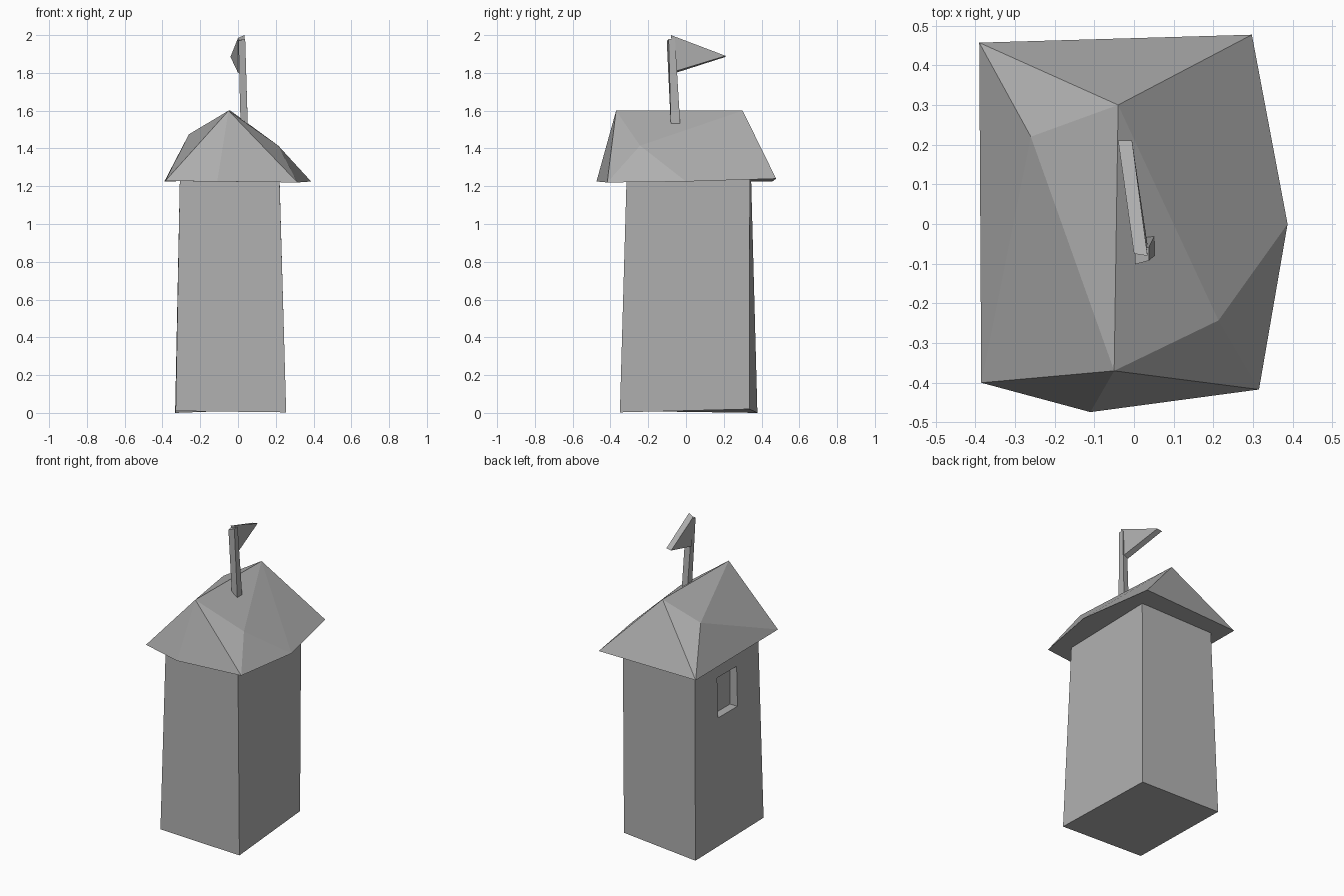
import bpy, bmesh

if "Cube" in bpy.data.objects:
    bpy.data.objects.remove(bpy.data.objects["Cube"])

grey = bpy.data.materials.new("mid_grey")
grey.diffuse_color = (.43, .43, .43, 1)
grey.use_nodes = True
grey.node_tree.nodes["Principled BSDF"].inputs["Base Color"].default_value = grey.diffuse_color

def make(name, verts, faces):
    me = bpy.data.meshes.new(name)
    me.from_pydata(verts, [], faces)
    bm = bmesh.new()
    bm.from_mesh(me)
    bmesh.ops.recalc_face_normals(bm, faces=bm.faces)
    bm.to_mesh(me)
    bm.free()
    me.materials.append(grey)
    ob = bpy.data.objects.new(name, me)
    bpy.context.collection.objects.link(ob)
    return ob

def loft(name, lower, upper):
    """Closed solid between two matching outlines."""
    n = len(lower)
    sides = [(i, (i + 1) % n, n + (i + 1) % n, n + i) for i in range(n)]
    caps = [tuple(range(n)), tuple(range(n, 2 * n))]
    return make(name, lower + upper, sides + caps)

# Crooked tapered tower
tower = loft("tower",
    [(-.33, -.33, .01), (.255, -.35, .003), (.214, .335, .02), (-.333, .378, 0)],
    [(-.308, -.305, 1.23), (.22, -.315, 1.23), (.22, .338, 1.24), (-.305, .345, 1.23)])

# Recessed window in the left wall
def rect(x):
    return [(x, -.08, .83), (x, .12, .83), (x, .12, 1.09), (x, -.08, 1.09)]
cutter = loft("window_cutter", rect(-.45), rect(-.262))
cutter.hide_render = True
mod = tower.modifiers.new("window", 'BOOLEAN')
mod.operation = 'DIFFERENCE'
mod.solver = 'EXACT'
mod.object = cutter
bpy.context.view_layer.objects.active = tower
bpy.ops.object.modifier_apply(modifier=mod.name)
bpy.data.objects.remove(cutter)

# Uneven hip roof: six eave points, ridge ends, one bulge per slope
eaves = [(-.39, .457, 1.225), (.297, .477, 1.24), (.387, 0, 1.225),
         (.315, -.417, 1.22), (-.11, -.474, 1.225), (-.385, -.40, 1.228)]
ridge = [(-.04, .30, 1.6), (-.05, -.37, 1.6)]
bulges = [(-.26, .22, 1.475), (.213, -.243, 1.415)]
A, B, C, D, E, F, R1, R2, M1, M2 = range(10)
make("roof", eaves + ridge + bulges, [
    (A, B, R1), (R1, B, C), (R1, C, M2), (R1, M2, R2), (M2, C, D), (M2, D, R2),
    (R2, D, E), (R2, E, F), (R2, F, M1), (M1, F, A), (M1, A, R1), (M1, R1, R2),
    (A, B, C, D, E, F)])

# Leaning flag pole
loft("flag_pole",
    [(.014, -.08, 1.51), (.052, -.08, 1.51), (.052, -.03, 1.515), (.014, -.033, 1.515)],
    [(.002, -.102, 1.97), (.038, -.092, 1.98), (.038, -.058, 1.98), (.002, -.066, 1.975)])

# Triangular pennant
loft("flag",
    [(0, -.075, 1.985), (-.04, .21, 1.885), (0, -.055, 1.80)],
    [(.034, -.08, 2.0), (-.005, .21, 1.89), (.034, -.052, 1.81)])
